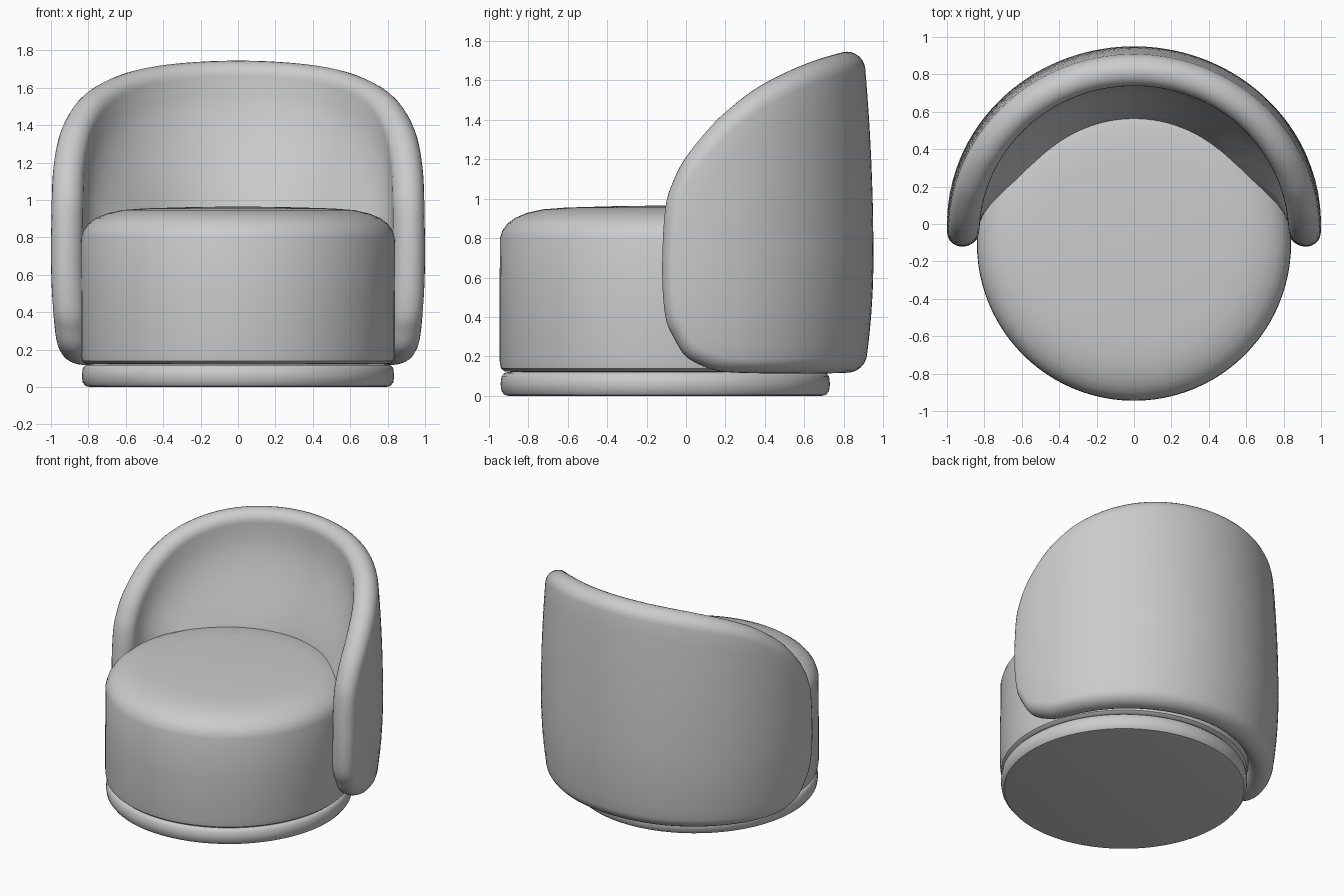
import bpy, bmesh
from math import sin, cos, pi, radians, hypot
from mathutils import Vector

if "Cube" in bpy.data.objects:
    bpy.data.objects.remove(bpy.data.objects["Cube"])


def finish(bm, name, angle):
    bmesh.ops.remove_doubles(bm, verts=bm.verts, dist=0.0005)
    bmesh.ops.recalc_face_normals(bm, faces=bm.faces)
    me = bpy.data.meshes.new(name)
    bm.to_mesh(me)
    bm.free()
    ob = bpy.data.objects.new(name, me)
    bpy.context.collection.objects.link(ob)
    bpy.ops.object.select_all(action='DESELECT')
    ob.select_set(True)
    bpy.context.view_layer.objects.active = ob
    bpy.ops.object.shade_smooth_by_angle(angle=radians(angle))
    return ob


def bridge(bm, rings):
    n = len(rings[0])
    for a, b in zip(rings, rings[1:]):
        for i in range(n):
            j = (i + 1) % n
            bm.faces.new((a[i], a[j], b[j], b[i]))


def lathe(name, profile, cy, seg=96):
    bm = bmesh.new()
    rings = [[bm.verts.new((r * cos(2 * pi * i / seg), cy + r * sin(2 * pi * i / seg), z))
              for i in range(seg)] for r, z in profile]
    bridge(bm, rings)
    bm.faces.new(rings[0])
    bm.faces.new(rings[-1])
    return finish(bm, name, 40)


def smooth_loop(pts, sub):
    # closed Catmull-Rom curve
    out, n = [], len(pts)
    for i in range(n):
        a, b, c, d = (Vector(pts[(i + k) % n]) for k in (-1, 0, 1, 2))
        for s in range(sub):
            t = s / sub
            out.append(0.5 * (2 * b + (c - a) * t + (2 * a - 5 * b + 4 * c - d) * t * t
                              + (3 * b - a - 3 * c + d) * t ** 3))
    return out


# round plinth and domed seat
lathe("base", [(0.79, 0), (0.815, 0.005), (0.83, 0.025), (0.835, 0.06),
               (0.83, 0.1), (0.815, 0.117), (0.79, 0.122)], -0.105)
lathe("seat", [(0.78, 0.122), (0.815, 0.125), (0.833, 0.14), (0.84, 0.18), (0.84, 0.5),
               (0.838, 0.8), (0.825, 0.84), (0.80, 0.873), (0.76, 0.903), (0.70, 0.928),
               (0.62, 0.946), (0.5, 0.955), (0.25, 0.962), (0.03, 0.965)], -0.105)

# wraparound backrest: rim outline as (angle from the side, top z, bottom z)
stations = [(-7, 0.95, 0.40), (-4, 1.10, 0.29), (0, 1.21, 0.20), (7, 1.34, 0.145),
            (14, 1.44, 0.122), (27, 1.57, 0.115), (45, 1.67, 0.115), (65, 1.725, 0.115)]
half_t = [(radians(90 - p), zt) for p, zt, zb in stations]
half_b = [(radians(90 - p), zb) for p, zt, zb in stations]
end = radians(98)
outline = ([(end, 0.64)] + half_t + [(0, 1.745)] + [(-u, z) for u, z in reversed(half_t)]
           + [(-end, 0.64)] + [(-u, z) for u, z in half_b] + [(0, 0.118)]
           + list(reversed(half_b)))
rim = smooth_loop(outline, 5)

R, K, SPINE = 0.085, 0.95, 0.75
# layers: (flat fraction or None, rim angle, inner side?)
layers = [(t / 8, 0, False) for t in range(8, 0, -1)]
layers += [(None, radians(90 - 15 * k), False) for k in range(13)]
layers += [(t / 10, 0, True) for t in range(1, 11)]


def shell_point(p, layer):
    t, th, inner = layer
    target = Vector((p.x * 0.6, SPINE))
    length = hypot((target.x - p.x) * K, target.y - p.y)
    if t is None:
        inset, d = R * (1 - cos(th)), -R + R * sin(th)
    else:
        inset = R + t * (length - R)
        d = -2 * R - 0.24 * t * t * (3 - 2 * t) if inner else 0
    q = p.lerp(target, inset / length)
    h = q.y - 0.7
    d -= 0.045 * (h / (1.0 if h > 0 else 0.58)) ** 2
    phi = pi / 2 - q.x
    return ((1.0 + d) * cos(phi), (0.95 + d) * sin(phi), q.y)


bm = bmesh.new()
rings = [[bm.verts.new(shell_point(p, l)) for p in rim] for l in layers]
bridge(bm, rings)
finish(bm, "backrest", 60)
